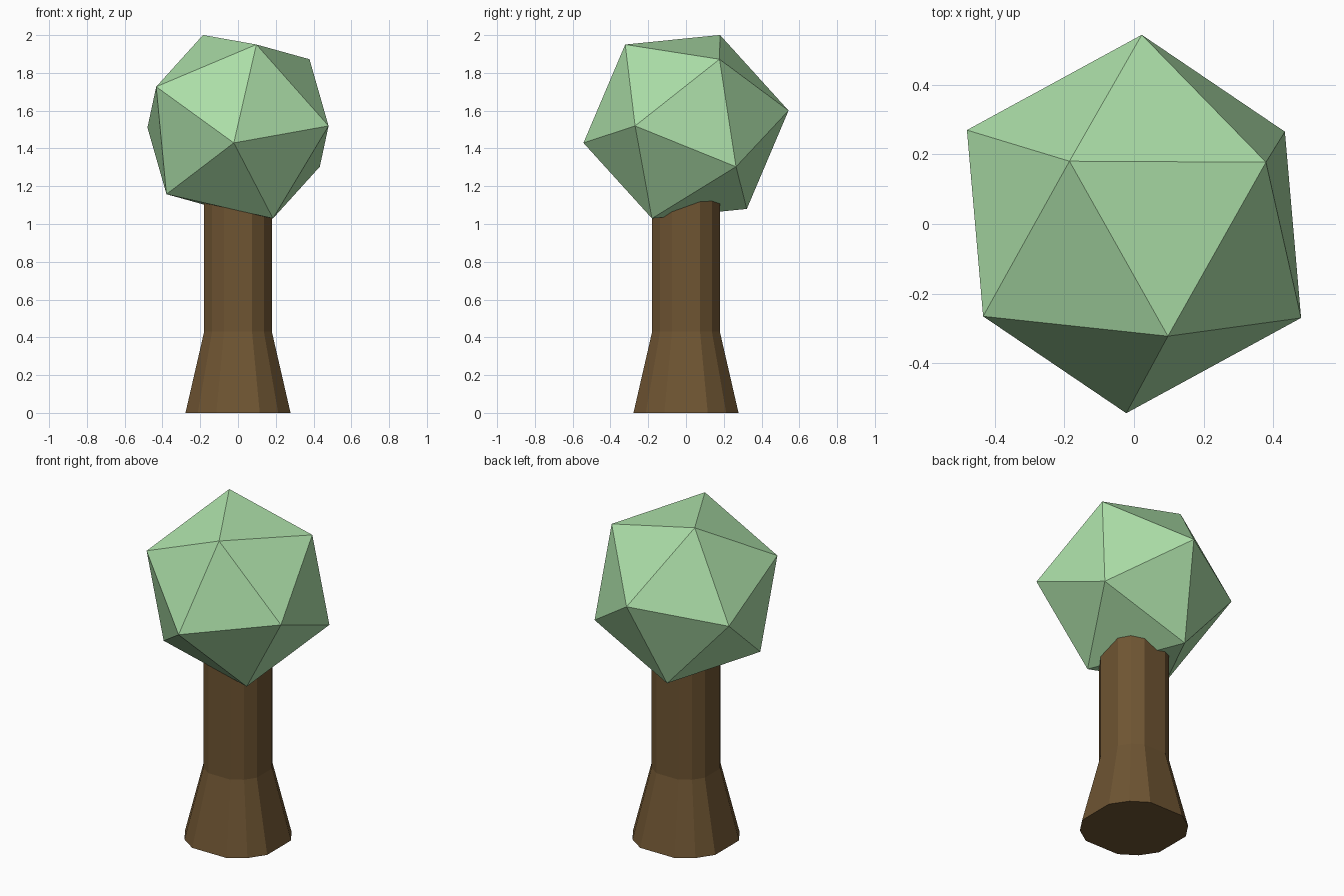
import bpy
import bmesh
import math
from mathutils import Matrix, Vector

default = bpy.data.objects.get("Cube")
if default:
    bpy.data.objects.remove(default, do_unlink=True)


def make_material(name, rgb):
    mat = bpy.data.materials.new(name)
    mat.use_nodes = True
    mat.diffuse_color = (*rgb, 1)
    bsdf = mat.node_tree.nodes["Principled BSDF"]
    bsdf.inputs["Base Color"].default_value = (*rgb, 1)
    bsdf.inputs["Roughness"].default_value = 0.9
    return mat


def make_object(name, bm, mat):
    bmesh.ops.recalc_face_normals(bm, faces=bm.faces)
    mesh = bpy.data.meshes.new(name)
    bm.to_mesh(mesh)
    bm.free()
    mesh.materials.append(mat)
    obj = bpy.data.objects.new(name, mesh)
    bpy.context.collection.objects.link(obj)
    return obj


bark = make_material("bark brown", (0.156, 0.089, 0.032))
leaf = make_material("leaf green", (0.41, 0.73, 0.39))

# Trunk: square section with rounded corners, flared towards the foot
corner_angles = [math.radians(quarter + step)
                 for quarter in (0, 90, 180, 270) for step in (22.5, 45, 67.5)]
bm = bmesh.new()
rings = [[bm.verts.new((r * math.cos(a), r * math.sin(a), z)) for a in corner_angles]
         for r, z in ((0.301, 0), (0.194, 0.43), (0.194, 1.3))]
for low, high in zip(rings, rings[1:]):
    for i in range(len(low)):
        bm.faces.new((low[i - 1], low[i], high[i], high[i - 1]))
bm.faces.new(rings[0])
bm.faces.new(rings[-1])
make_object("trunk", bm, bark)

# Foliage: icosahedron, tilted so its pole and one neighbour corner point as given
pole = Vector((-0.185, 0.18, 0.485)).normalized()
neighbour = Vector((0.1, -0.325, 0.43))
side = (neighbour - pole * neighbour.dot(pole)).normalized()
tilt = Matrix((side, pole.cross(side), pole)).transposed().to_4x4()
bm = bmesh.new()
bmesh.ops.create_icosphere(bm, subdivisions=1, radius=0.55,
                           matrix=Matrix.Translation((0, 0, 1.515)) @ tilt)
make_object("foliage", bm, leaf)
